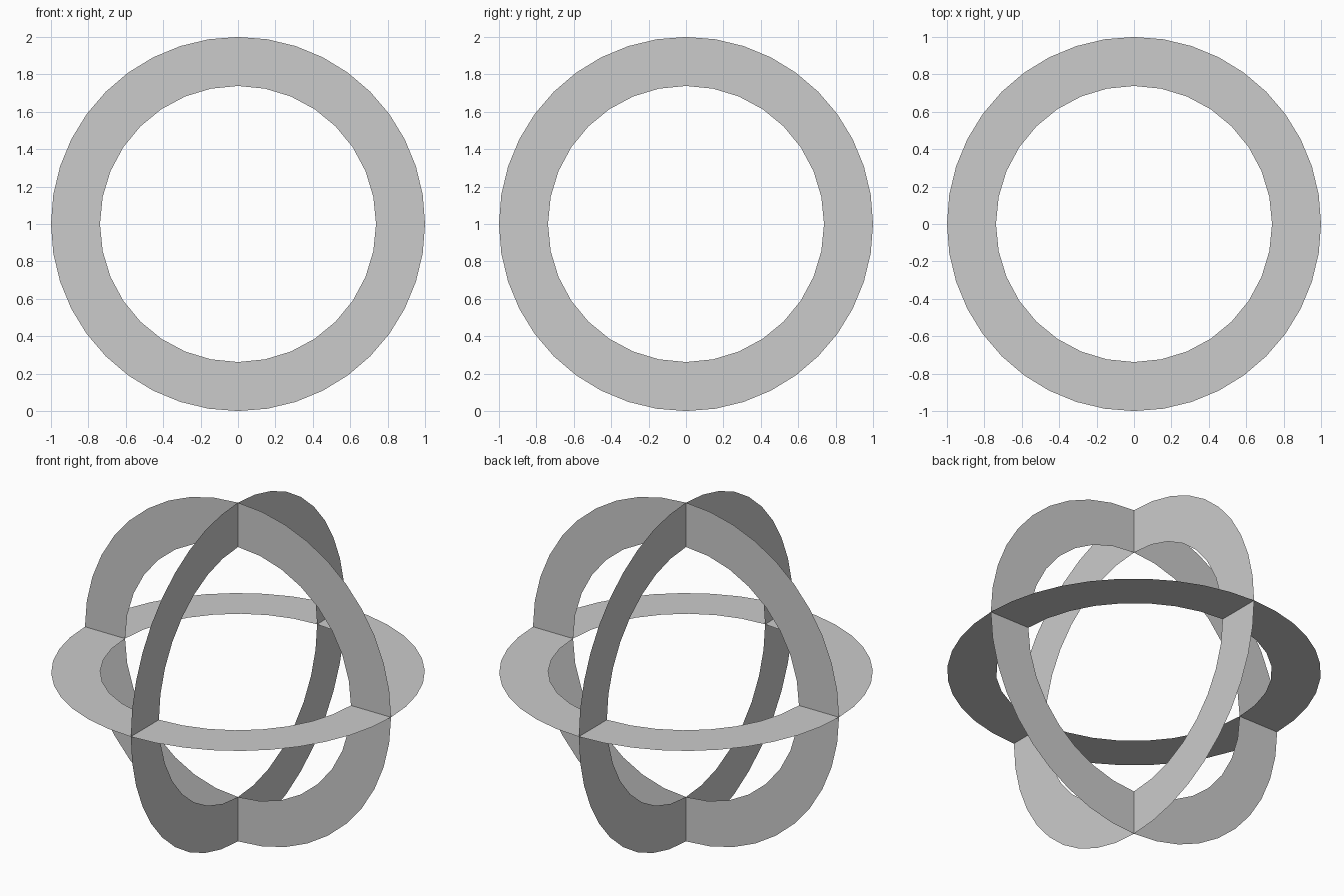
import bpy, bmesh
from math import cos, sin, pi
from mathutils import Matrix

if "Cube" in bpy.data.objects:
    bpy.data.objects.remove(bpy.data.objects["Cube"])

OUTER, INNER = 1.0, 0.738


def add_loop(bm, radius, sides):
    """Closed loop of edges in the XY plane."""
    vs = [bm.verts.new((radius * cos(2 * pi * i / sides),
                        radius * sin(2 * pi * i / sides), 0)) for i in range(sides)]
    return [bm.edges.new((vs[i], vs[(i + 1) % sides])) for i in range(sides)]


def flat_ring(name, rotation):
    """Paper-thin flat ring centred one unit above the ground."""
    bm = bmesh.new()
    edges = add_loop(bm, OUTER, 40) + add_loop(bm, INNER, 32)
    bmesh.ops.triangle_fill(bm, edges=edges, use_beauty=True, normal=(0, 0, 1))
    bmesh.ops.transform(bm, matrix=Matrix.Translation((0, 0, 1)) @ rotation, verts=bm.verts)
    mesh = bpy.data.meshes.new(name)
    bm.to_mesh(mesh)
    bm.free()
    obj = bpy.data.objects.new(name, mesh)
    bpy.context.collection.objects.link(obj)
    return obj


# Three mutually perpendicular rings
flat_ring("horizontal_ring", Matrix.Identity(4))
flat_ring("front_ring", Matrix.Rotation(pi / 2, 4, 'X'))
flat_ring("side_ring", Matrix.Rotation(pi / 2, 4, 'Y'))
